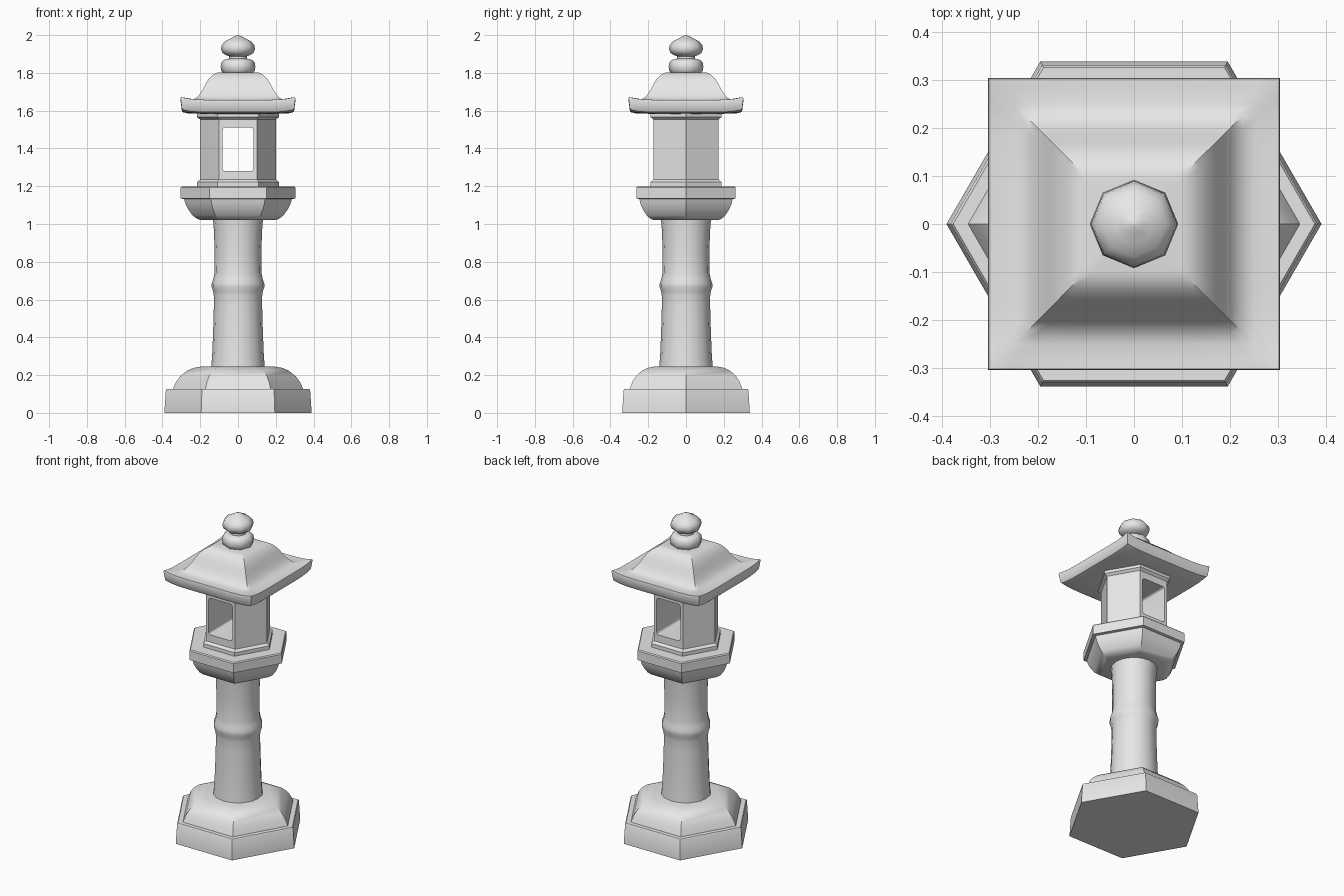
import bpy, bmesh
from math import sin, cos, pi, radians

cube = bpy.data.objects.get("Cube")
if cube:
    bpy.data.objects.remove(cube, do_unlink=True)

# One pale grey stone for the whole lantern
stone = bpy.data.materials.new("pale_stone")
stone.use_nodes = True
colour = (0.8, 0.8, 0.8, 1)
stone.diffuse_color = colour
stone.node_tree.nodes["Principled BSDF"].inputs["Base Color"].default_value = colour


def smooth(obj, angle):
    bpy.ops.object.select_all(action='DESELECT')
    obj.select_set(True)
    bpy.context.view_layer.objects.active = obj
    bpy.ops.object.shade_smooth_by_angle(angle=radians(angle))


def finish(name, bm):
    bmesh.ops.recalc_face_normals(bm, faces=bm.faces)
    mesh = bpy.data.meshes.new(name)
    bm.to_mesh(mesh)
    bm.free()
    obj = bpy.data.objects.new(name, mesh)
    bpy.context.collection.objects.link(obj)
    mesh.materials.append(stone)
    return obj


def loft(name, rings, angle=35):
    """Skin a stack of equal-length rings and cap both ends."""
    bm = bmesh.new()
    loops = [[bm.verts.new(p) for p in ring] for ring in rings]
    n = len(loops[0])
    for low, high in zip(loops, loops[1:]):
        for i in range(n):
            j = (i + 1) % n
            bm.faces.new((low[i], low[j], high[j], high[i]))
    bm.faces.new(loops[0][::-1])
    bm.faces.new(loops[-1])
    obj = finish(name, bm)
    smooth(obj, angle)
    return obj


def turned(name, sides, profile, angle=35):
    """Regular polygon swept up a (radius, height) profile, corners on the x axis."""
    steps = [2 * pi * i / sides for i in range(sides)]
    return loft(name, [[(r * cos(a), r * sin(a), z) for a in steps]
                       for r, z in profile], angle)


# Hexagonal base with a domed shoulder
turned("base", 6, [(.39, 0), (.382, .12), (.376, .127), (.345, .127), (.328, .165),
                   (.305, .195), (.27, .223), (.235, .238), (.195, .245)])

# Round pillar with a swollen ring half way up
turned("pillar", 16, [(.142, .24), (.137, .3), (.132, .42), (.128, .56), (.128, .62),
                      (.132, .645), (.139, .665), (.139, .685), (.131, .71),
                      (.125, .74), (.124, .85), (.127, .96), (.133, 1.03)])

# Hexagonal platform flaring out to a square-cut rim
turned("platform", 6, [(.19, 1.02), (.215, 1.026), (.24, 1.045), (.262, 1.075),
                       (.278, 1.105), (.285, 1.132), (.304, 1.135),
                       (.304, 1.193), (.298, 1.199)])

# Fire chamber with a foot and a cornice
chamber = turned("fire_chamber", 6, [(.217, 1.19), (.217, 1.222), (.2, 1.235),
                                     (.2, 1.553), (.217, 1.566), (.217, 1.59)])

# Rounded window cut straight through, front to back
bm = bmesh.new()
bmesh.ops.create_cube(bm, size=1)
for v in bm.verts:
    v.co.x *= .164
    v.co.z = 1.395 + v.co.z * .23
corners = [e for e in bm.edges if abs(e.verts[0].co.y - e.verts[1].co.y) > .5]
bmesh.ops.bevel(bm, geom=corners, offset=.015, segments=4, profile=.5, affect='EDGES')
cutter = finish("window_cutter", bm)
cutter.hide_render = True
cut = chamber.modifiers.new("window", 'BOOLEAN')
cut.operation = 'DIFFERENCE'
cut.solver = 'EXACT'
cut.object = cutter
bpy.context.view_layer.objects.active = chamber
bpy.ops.object.modifier_apply(modifier=cut.name)
bpy.data.objects.remove(cutter, do_unlink=True)
smooth(chamber, 35)


def roof_ring(half, z, lift):
    """Square ring whose corners turn upwards."""
    n, ring = 16, []
    for c, s in ((1, 0), (0, 1), (-1, 0), (0, -1)):
        for i in range(n):
            t = 2 * i / n - 1
            x, y = half, half * t
            ring.append((x * c - y * s, x * s + y * c, z + lift * abs(t) ** 6))
    return ring


# Square roof: flat underside, thick eave, sweeping slopes
loft("roof", [roof_ring(*p) for p in (
    (.17, 1.583, 0), (.265, 1.585, .006), (.292, 1.592, .012), (.297, 1.598, .014),
    (.304, 1.65, .015), (.302, 1.657, .015), (.285, 1.657, .012), (.25, 1.656, .004),
    (.225, 1.664, 0), (.205, 1.684, 0), (.187, 1.712, 0), (.17, 1.745, 0),
    (.153, 1.771, 0), (.134, 1.789, 0), (.115, 1.8, 0), (.098, 1.803, 0))])

# Finial: rounded collar, neck and pointed bulb
turned("finial_collar", 8, [(.075, 1.795), (.088, 1.81), (.092, 1.832), (.088, 1.856),
                            (.075, 1.869), (.05, 1.875)], 60)
turned("finial_bulb", 8, [(.05, 1.865), (.048, 1.888), (.066, 1.895), (.084, 1.908),
                          (.09, 1.928), (.086, 1.948), (.068, 1.968), (.042, 1.981),
                          (.02, 1.993), (.002, 2.0)], 60)
